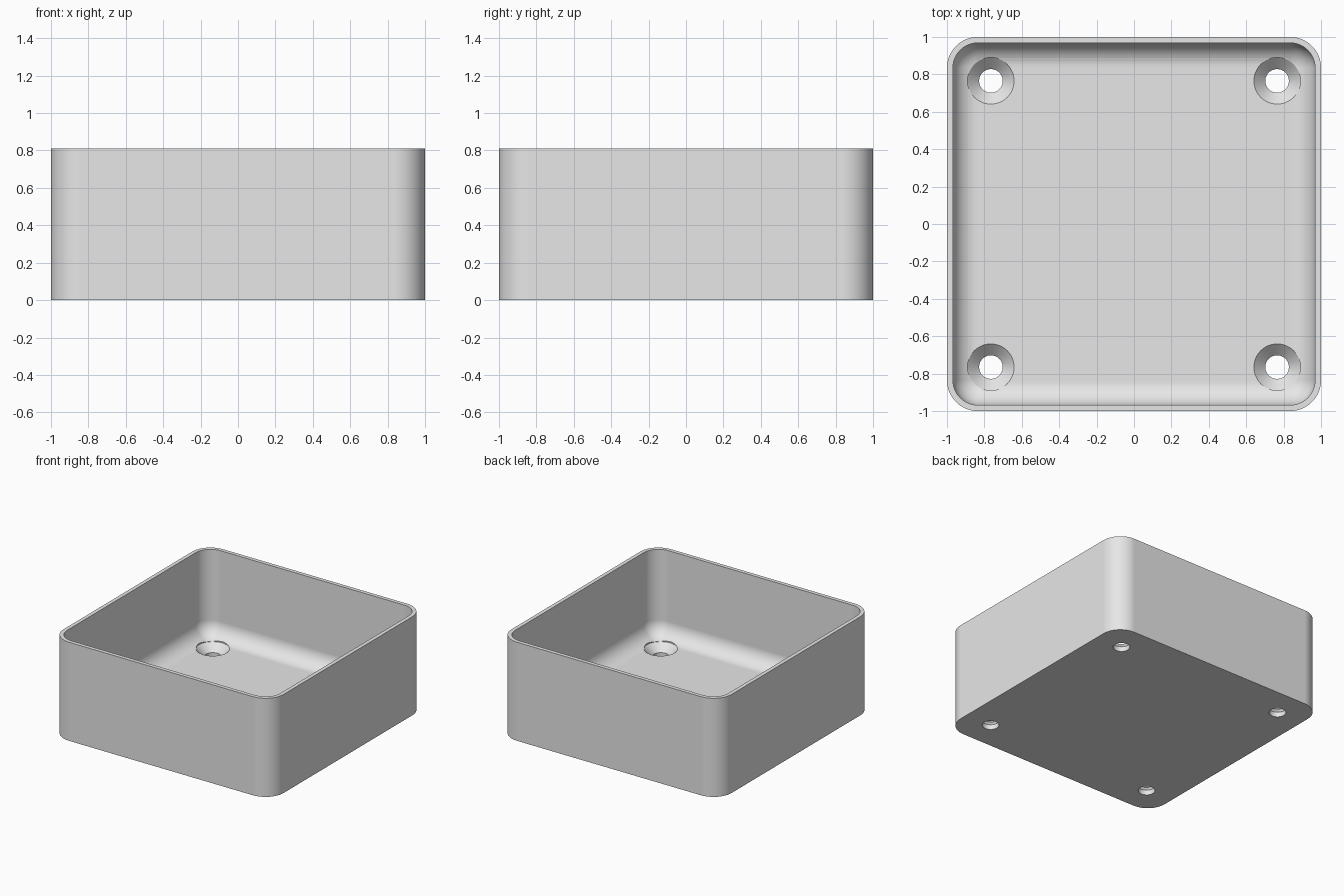
import bpy
import bmesh
from math import sin, cos, pi

cube = bpy.data.objects.get("Cube")
if cube:
    bpy.data.objects.remove(cube, do_unlink=True)

HEIGHT, WALL, FLOOR = 0.81, 0.032, 0.1
CORNER = 0.165          # outer corner radius
FILLET = 0.13           # rounding between inner walls and floor
STEPS = 12
HOLE_POS = 0.765

grey = bpy.data.materials.new("light grey")
grey.use_nodes = True
grey.diffuse_color = (0.8, 0.8, 0.8, 1)
grey.node_tree.nodes["Principled BSDF"].inputs["Base Color"].default_value = (0.8, 0.8, 0.8, 1)


def rounded_square(inset, z):
    """Outline of the box footprint, moved inward by inset."""
    radius = CORNER - inset
    centre = 1 - CORNER
    points = []
    for quarter, (sx, sy) in enumerate(((1, 1), (-1, 1), (-1, -1), (1, -1))):
        for i in range(STEPS + 1):
            a = (quarter + i / STEPS) * pi / 2
            points.append((sx * centre + radius * cos(a), sy * centre + radius * sin(a), z))
    return points


def circle(x, y, radius, z, sides=48):
    angles = [2 * pi * i / sides for i in range(sides)]
    return [(x + radius * cos(a), y + radius * sin(a), z) for a in angles]


def solid_from_rings(name, rings):
    """Closed solid: rings joined by quads, with both ends capped."""
    bm = bmesh.new()
    loops = [[bm.verts.new(p) for p in ring] for ring in rings]
    for low, high in zip(loops, loops[1:]):
        for i in range(len(low)):
            j = (i + 1) % len(low)
            bm.faces.new((low[i], low[j], high[j], high[i]))
    bm.faces.new(loops[0][::-1])
    bm.faces.new(loops[-1])
    bmesh.ops.recalc_face_normals(bm, faces=bm.faces)
    mesh = bpy.data.meshes.new(name)
    bm.to_mesh(mesh)
    bm.free()
    mesh.materials.append(grey)
    obj = bpy.data.objects.new(name, mesh)
    bpy.context.collection.objects.link(obj)
    return obj


# Open tray: outer wall, rim, inner wall, then the fillet down to the floor
rings = [rounded_square(0, 0), rounded_square(0, HEIGHT), rounded_square(WALL, HEIGHT)]
for i in range(STEPS + 1):
    a = i / STEPS * pi / 2
    rings.append(rounded_square(WALL + FILLET * (1 - cos(a)), FLOOR + FILLET * (1 - sin(a))))
tray = solid_from_rings("tray", rings)

# Countersunk screw holes in the four corners of the floor
bpy.context.view_layer.objects.active = tray
tray.select_set(True)
for sx in (-1, 1):
    for sy in (-1, 1):
        x, y = sx * HOLE_POS, sy * HOLE_POS
        cutter = solid_from_rings("screw_hole_cutter", [
            circle(x, y, 0.063, -0.1), circle(x, y, 0.063, 0.04),
            circle(x, y, 0.125, 0.101), circle(x, y, 0.125, 0.3)])
        cutter.hide_render = True
        cut = tray.modifiers.new("screw hole", 'BOOLEAN')
        cut.operation = 'DIFFERENCE'
        cut.solver = 'EXACT'
        cut.object = cutter
        bpy.ops.object.modifier_apply(modifier=cut.name)
        bpy.data.objects.remove(cutter, do_unlink=True)

# Smooth curved walls with crisp rims and flat panels
bpy.ops.object.shade_smooth_by_angle(angle=pi / 6)
flat = tray.modifiers.new("flat panels", 'WEIGHTED_NORMAL')
flat.keep_sharp = True
